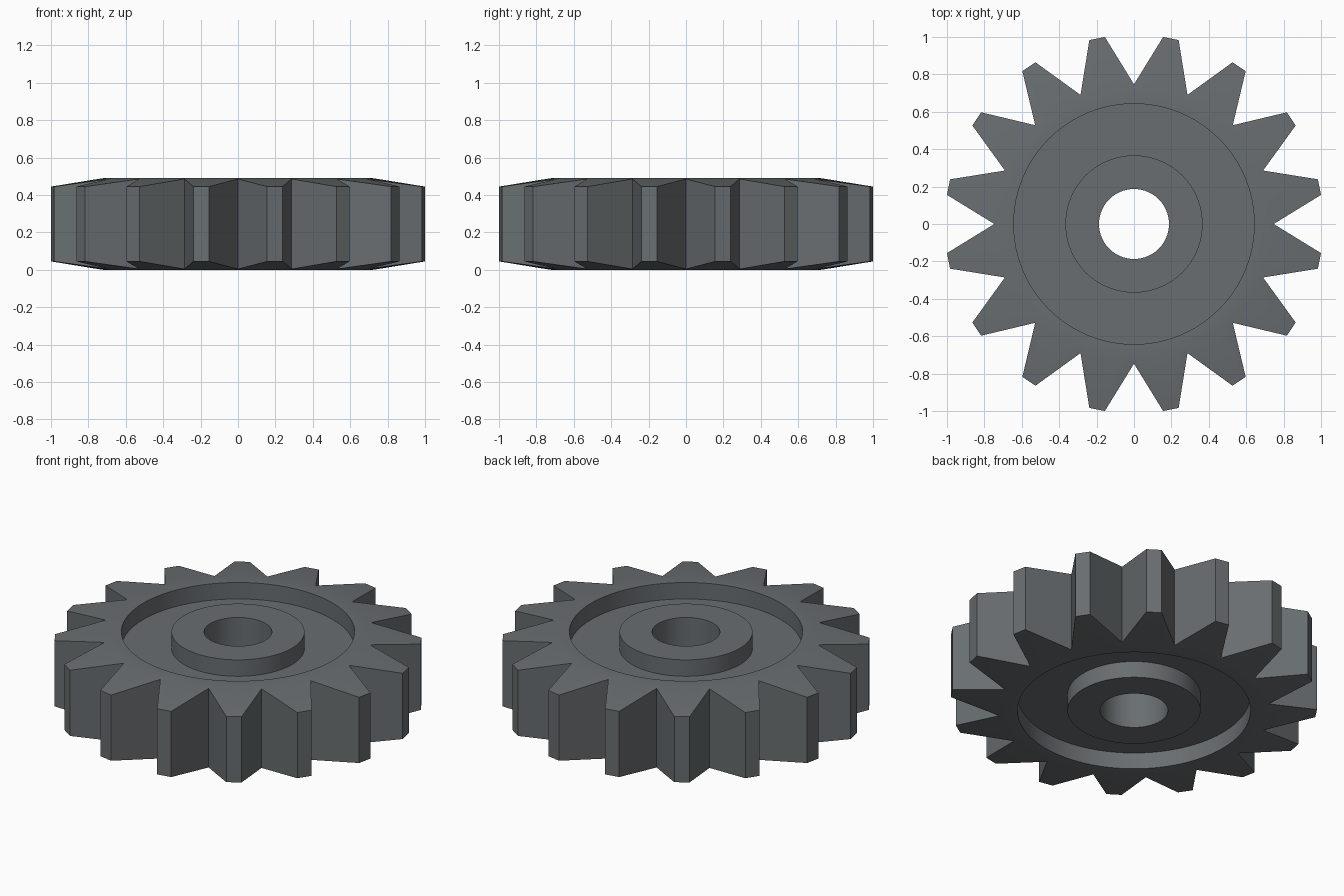
import bpy, bmesh
from math import sin, cos, radians, tau
from mathutils import Vector

cube = bpy.data.objects.get("Cube")
if cube:
    bpy.data.objects.remove(cube, do_unlink=True)

TEETH = 16
COLS = TEETH * 6
HEIGHT = 0.49
BORE, HUB, RECESS, SHOULDER, ROOT, TIP = 0.187, 0.367, 0.643, 0.72, 0.747, 1.012
DEPTH = 0.1            # recess depth on each side
ROOT_DROP, TIP_DROP = 0.004, 0.045


def polar(r, angle, z):
    return Vector((r * cos(angle), r * sin(angle), z))


def circle(r, z):
    return [polar(r, tau * i / COLS, z) for i in range(COLS)]


def tooth_outline(drop_to_z):
    """Root, tip, tip for each tooth, with a midpoint on every edge."""
    corners = []
    for t in range(TEETH):
        start = tau * t / TEETH
        corners.append(polar(ROOT, start, drop_to_z(ROOT_DROP)))
        for a in (8.85, 13.65):
            corners.append(polar(TIP, start + radians(a), drop_to_z(TIP_DROP)))
    points = []
    for i, p in enumerate(corners):
        q = corners[(i + 1) % len(corners)]
        points += [p, (p + q) / 2]
    return points


def half_section(z_at):
    """Loops from the bore outwards to the teeth for one side of the gear."""
    return [circle(BORE, z_at(0)), circle(HUB, z_at(0)),
            circle(HUB, z_at(DEPTH)), circle(RECESS, z_at(DEPTH)),
            circle(RECESS, z_at(0)), circle(SHOULDER, z_at(0)),
            tooth_outline(z_at)]


# Closed cross-section: top side outwards, bottom side back inwards
loops = half_section(lambda d: HEIGHT - d) + half_section(lambda d: d)[::-1]

bm = bmesh.new()
rings = [[bm.verts.new(p) for p in loop] for loop in loops]
for k, ring in enumerate(rings):
    nxt = rings[(k + 1) % len(rings)]
    for i in range(COLS):
        j = (i + 1) % COLS
        bm.faces.new((ring[i], nxt[i], nxt[j], ring[j]))
bmesh.ops.recalc_face_normals(bm, faces=bm.faces[:])
mesh = bpy.data.meshes.new("spur_gear")
bm.to_mesh(mesh)
bm.free()

# Dark steel
steel = bpy.data.materials.new("dark_steel")
steel.use_nodes = True
colour = (0.14, 0.155, 0.162, 1)
steel.diffuse_color = colour
steel.node_tree.nodes["Principled BSDF"].inputs["Base Color"].default_value = colour
mesh.materials.append(steel)

gear = bpy.data.objects.new("spur_gear", mesh)
bpy.context.collection.objects.link(gear)
bpy.ops.object.select_all(action='DESELECT')
gear.select_set(True)
bpy.context.view_layer.objects.active = gear
bpy.ops.object.shade_smooth_by_angle(angle=radians(25))
